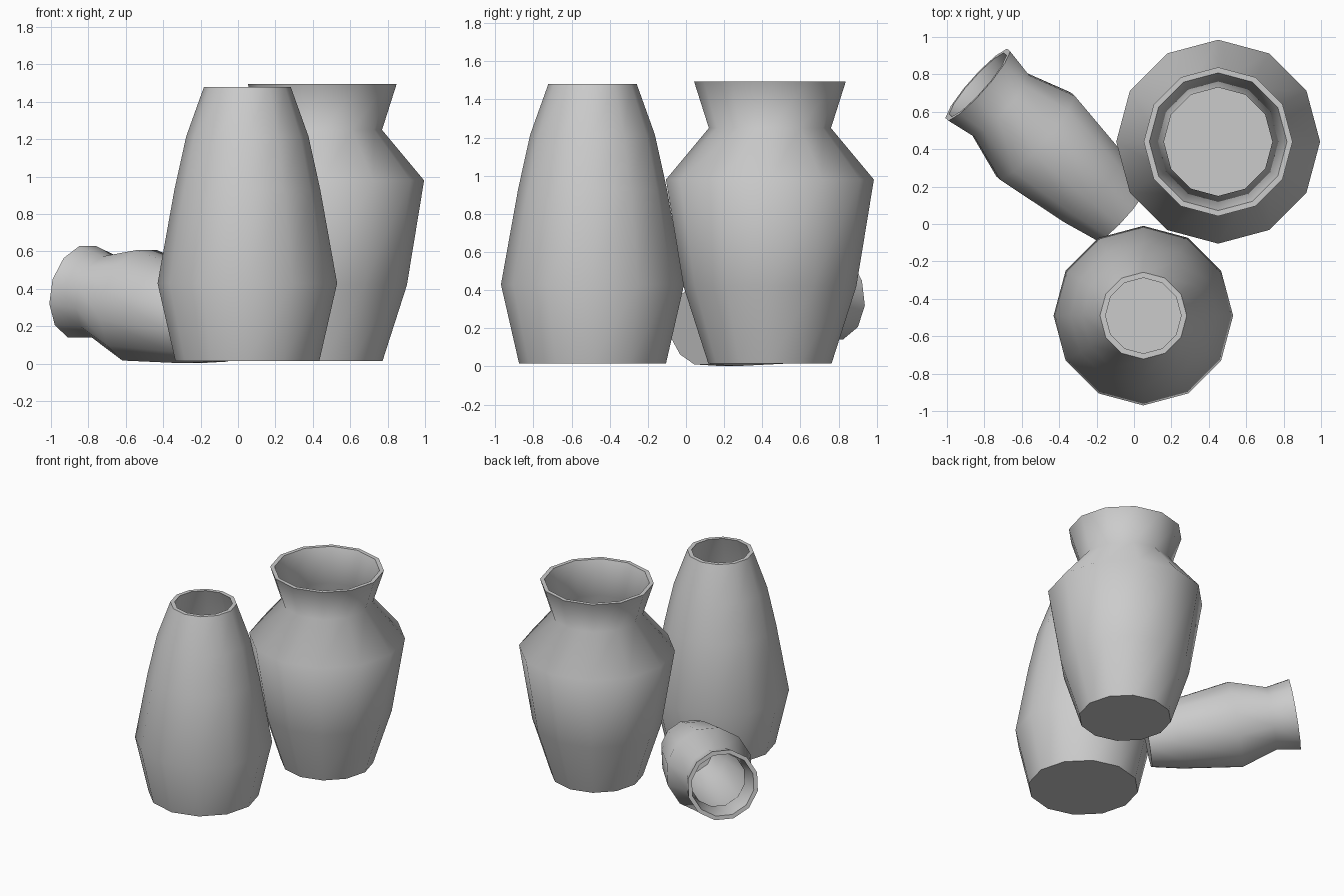
import bpy, bmesh
from math import radians, cos, sin, pi
from mathutils import Vector

cube = bpy.data.objects.get("Cube")
if cube:
    bpy.data.objects.remove(cube, do_unlink=True)

SIDES = 12
WALL = 0.03

# Single clay colour
clay = bpy.data.materials.new("grey_clay")
clay.use_nodes = True
colour = (0.6, 0.6, 0.6, 1)
clay.diffuse_color = colour
clay.node_tree.nodes["Principled BSDF"].inputs["Base Color"].default_value = colour


def vase(name, profile, location, phase=0.0, axis=None):
    """Turn a (radius, height) profile into a hollow vase with a flat rim."""
    inner = [(r - WALL, z) for r, z in profile]
    floor = profile[0][1] + WALL
    inner[0] = (inner[0][0], floor)
    outline = [(0, profile[0][1])] + profile + inner[::-1] + [(0, floor)]

    bm = bmesh.new()
    verts = [bm.verts.new((r * cos(phase), r * sin(phase), z)) for r, z in outline]
    edges = [bm.edges.new(pair) for pair in zip(verts, verts[1:])]
    bmesh.ops.spin(bm, geom=verts + edges, cent=(0, 0, 0), axis=(0, 0, 1),
                   angle=2 * pi, steps=SIDES, use_duplicate=False)
    bmesh.ops.remove_doubles(bm, verts=bm.verts, dist=0.0005)
    bmesh.ops.recalc_face_normals(bm, faces=bm.faces)

    mesh = bpy.data.meshes.new(name)
    bm.to_mesh(mesh)
    bm.free()
    mesh.materials.append(clay)
    obj = bpy.data.objects.new(name, mesh)
    bpy.context.collection.objects.link(obj)
    obj.location = location
    if axis:
        obj.rotation_euler = Vector(axis).to_track_quat('Z', 'Y').to_euler()

    # Smooth body, crisp rim and base
    bpy.ops.object.select_all(action='DESELECT')
    obj.select_set(True)
    bpy.context.view_layer.objects.active = obj
    bpy.ops.object.shade_smooth_by_angle(angle=radians(65))
    return obj


# Tall tapered vase at the front
vase("tapered_vase",
     [(0.385, 0.015), (0.48, 0.43), (0.39, 0.93), (0.327, 1.215), (0.232, 1.48)],
     (0.05, -0.49, 0))

# Wide-shouldered vase with a flared neck
vase("shouldered_vase",
     [(0.323, 0.015), (0.453, 0.42), (0.545, 0.98), (0.32, 1.25), (0.398, 1.495)],
     (0.45, 0.44, 0))

# Small vase lying on its side, mouth tipped slightly upward
flat = cos(pi / SIDES)
small = [(0.196, 0), (0.242, 0.212), (0.30, 0.625), (0.22, 0.88), (0.248, 1.045)]
tilt = radians(10)
vase("lying_vase", [(r / flat, z) for r, z in small], (-0.067, 0.06, 0.204),
     phase=pi / SIDES,
     axis=(-0.746 * cos(tilt), 0.665 * cos(tilt), sin(tilt)))
